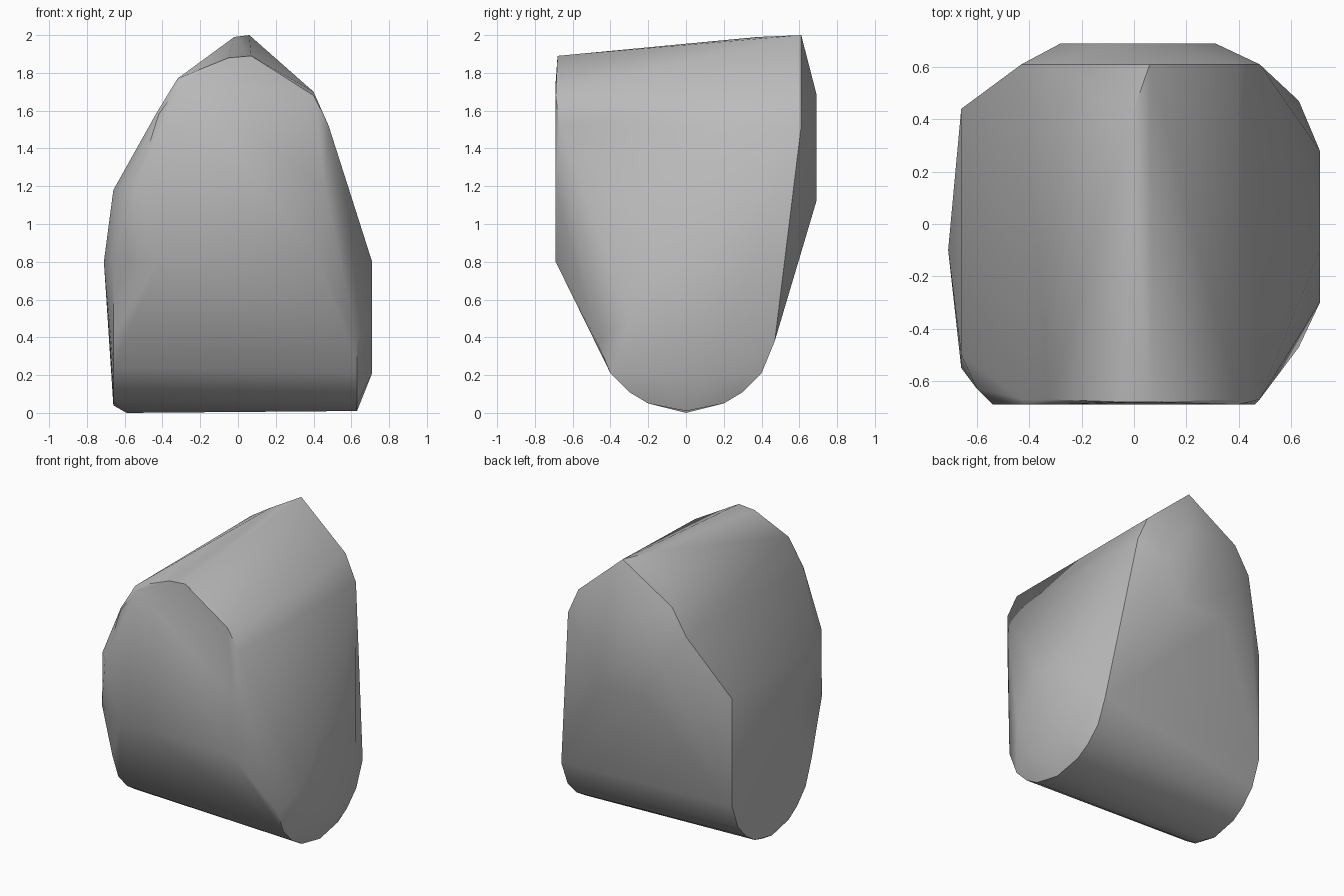
import bpy
import bmesh
import math

# Remove the default object
default_cube = bpy.data.objects.get("Cube")
if default_cube is not None:
    bpy.data.objects.remove(default_cube, do_unlink=True)


def make_material(name, colour):
    """Create one plain flat material."""
    material = bpy.data.materials.new(name)
    material.use_nodes = True
    material.diffuse_color = colour
    shader = material.node_tree.nodes["Principled BSDF"]
    shader.inputs["Base Color"].default_value = colour
    return material


def section_x(x, profile):
    """Place a (y, z) profile across the x axis."""
    return [(x, y, z) for y, z in profile]


def section_y(y, profile):
    """Place an (x, z) profile across the y axis."""
    return [(x, y, z) for x, z in profile]


def hull_object(name, points, material, sharp_angle):
    """Wrap a convex skin round the section points."""
    bm = bmesh.new()
    for point in points:
        bm.verts.new(point)
    result = bmesh.ops.convex_hull(bm, input=bm.verts[:])
    spare = set(result["geom_interior"]) | set(result["geom_unused"])
    spare_verts = [item for item in spare if isinstance(item, bmesh.types.BMVert)]
    bmesh.ops.delete(bm, geom=spare_verts, context="VERTS")
    bmesh.ops.recalc_face_normals(bm, faces=bm.faces[:])
    mesh = bpy.data.meshes.new(name)
    bm.to_mesh(mesh)
    bm.free()
    mesh.materials.append(material)
    obj = bpy.data.objects.new(name, mesh)
    bpy.context.collection.objects.link(obj)
    bpy.ops.object.select_all(action="DESELECT")
    obj.select_set(True)
    bpy.context.view_layer.objects.active = obj
    bpy.ops.object.shade_smooth_by_angle(angle=sharp_angle)
    return obj


# Rounded keel running from side to side
half_keel = [(0.47, 0.38), (0.4, 0.21), (0.3, 0.11), (0.2, 0.05)]
keel = half_keel + [(-y, z) for y, z in half_keel] + [(0, 0.01)]
points = section_x(0.63, keel) + section_x(-0.66, [(y * 0.93, z + 0.03) for y, z in keel])
points += section_x(-0.59, [(0, 0)])

# Arched roof running from front to back
shoulders = [(-0.43, 1.59), (-0.32, 1.77), (0.4, 1.7), (0.48, 1.52)]
points += section_y(-0.67, shoulders) + section_y(0.61, shoulders)
points += section_y(-0.68, [(-0.05, 1.88), (0.07, 1.89)])
points += section_y(0.61, [(0.06, 2)]) + section_y(0.38, [(-0.02, 1.99)])

# Flat front face
points += section_y(-0.69, [(-0.42, 0.8), (0.43, 0.8), (0.46, 1.2), (-0.54, 1.2),
                            (-0.42, 1.58), (0.4, 1.68), (-0.3, 1.75)])

# Narrow back face
points += section_y(0.69, [(-0.28, 1.4), (0.31, 1.4), (-0.1, 1.69), (0.12, 1.69),
                           (-0.16, 1.12), (0.18, 1.12)])

# Bulging sides
points += section_x(0.71, [(-0.3, 0.5), (0.28, 0.6), (-0.16, 0.21), (0.16, 0.21),
                           (-0.1, 0.8), (0.1, 0.8)])
points += section_x(-0.66, [(0.44, 1.16), (-0.55, 0.8), (-0.5, 1.18)])
points += section_x(-0.71, [(-0.1, 0.8)])
points += section_x(-0.6, [(-0.63, 1.22)])

stone_grey = make_material("stone grey", (0.5, 0.5, 0.5, 1))
hull_object("boulder", points, stone_grey, math.radians(35))
